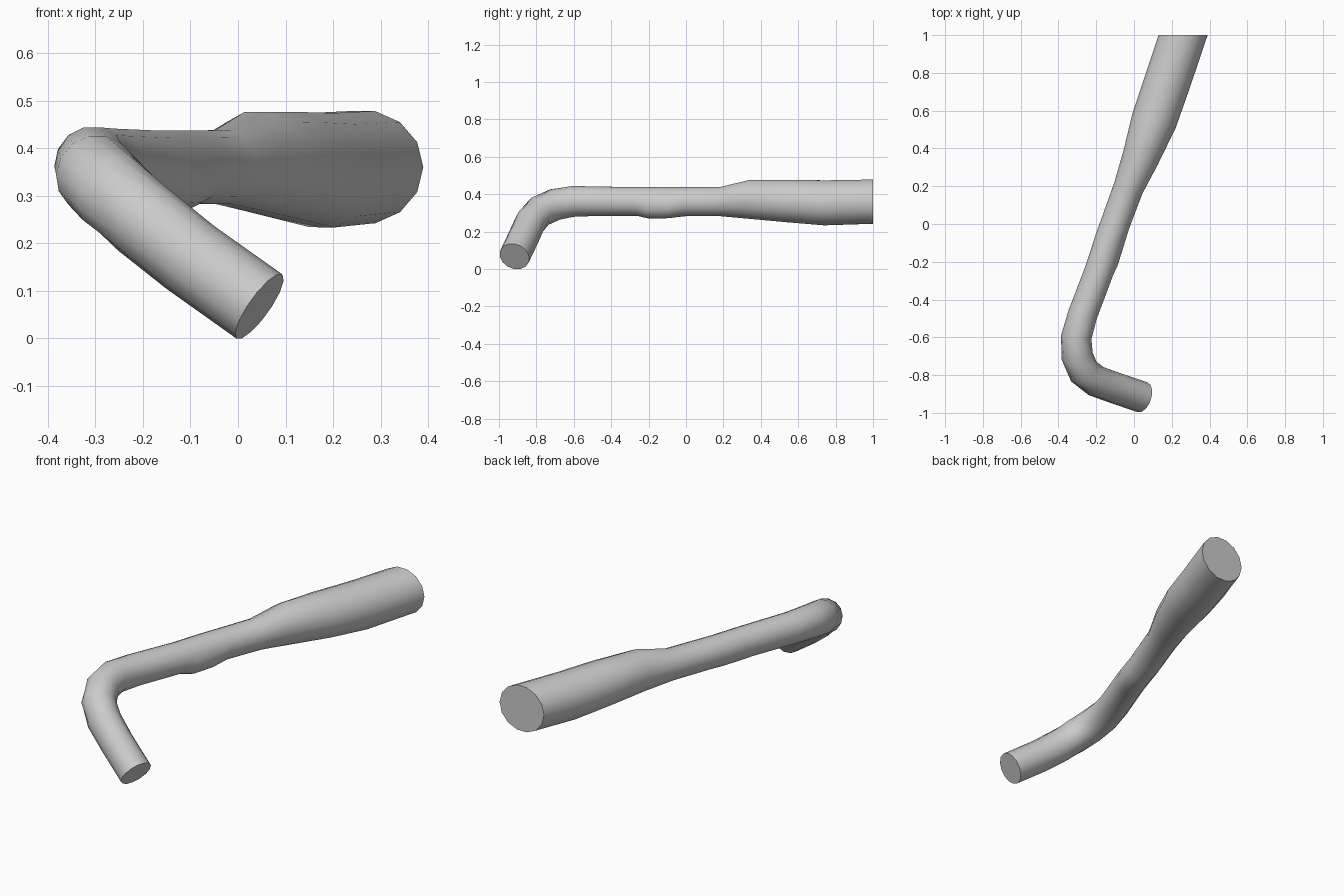
import bpy, bmesh, math
from mathutils import Vector

if "Cube" in bpy.data.objects:
    bpy.data.objects.remove(bpy.data.objects["Cube"])

SIDES = 14
# centre x, y, z, half width, half height, underside sag
SECTIONS = [
    (0.045, -0.917, 0.067, 0.083, 0.083, 0),
    (-0.10, -0.868, 0.17, 0.083, 0.083, 0),
    (-0.20, -0.832, 0.25, 0.084, 0.084, 0),
    (-0.265, -0.782, 0.308, 0.085, 0.086, 0),
    (-0.301, -0.70, 0.345, 0.084, 0.086, 0),
    (-0.306, -0.60, 0.362, 0.081, 0.084, 0),
    (-0.272, -0.48, 0.362, 0.078, 0.081, 0),
    (-0.185, -0.25, 0.36, 0.077, 0.079, 0),
    (-0.165, -0.19, 0.36, 0.077, 0.079, 0.014),
    (-0.13, -0.08, 0.36, 0.077, 0.079, 0.012),
    (-0.10, 0.0, 0.36, 0.078, 0.079, 0),
    (-0.03, 0.19, 0.36, 0.080, 0.080, 0),
    (0.035, 0.35, 0.372, 0.098, 0.107, 0),
    (0.106, 0.55, 0.365, 0.120, 0.114, 0.004),
    (0.175, 0.75, 0.355, 0.122, 0.122, 0.003),
    (0.26, 1.0, 0.36, 0.123, 0.121, 0),
    (0.328, 1.2, 0.36, 0.123, 0.121, 0),
]

# bent handle swept along the section centres
bm = bmesh.new()
centres = [Vector(s[:3]) for s in SECTIONS]
rings = []
for i, (c, s) in enumerate(zip(centres, SECTIONS)):
    before = (c - centres[i - 1]).normalized() if i else Vector()
    after = (centres[i + 1] - c).normalized() if i + 1 < len(centres) else Vector()
    t = (before + after).normalized()
    # horizontal side axis and the axis across it
    side = t.cross(Vector((0, 0, 1))).normalized()
    up = side.cross(t)
    ring = []
    for k in range(SIDES):
        a = math.tau * k / SIDES
        p = c + side * s[3] * math.cos(a) + up * s[4] * math.sin(a)
        # lumpy lower right edge
        sag = s[5] * max(0, math.cos(a + math.pi / 3))
        p += (side - up) * sag
        ring.append(bm.verts.new(p))
    rings.append(ring)
for a, b in zip(rings, rings[1:]):
    for k in range(SIDES):
        n = (k + 1) % SIDES
        bm.faces.new((a[k], a[n], b[n], b[k]))
bm.faces.new(rings[0])

# flat slanted cut at the grip end
geom = bm.verts[:] + bm.edges[:] + bm.faces[:]
bmesh.ops.bisect_plane(bm, geom=geom, plane_co=(0, 1, 0), plane_no=(0, 1, 0),
                       clear_outer=True)
bmesh.ops.holes_fill(bm, edges=[e for e in bm.edges if e.is_boundary], sides=0)
bmesh.ops.recalc_face_normals(bm, faces=bm.faces[:])

mesh = bpy.data.meshes.new("bent_handle")
bm.to_mesh(mesh)
bm.free()
handle = bpy.data.objects.new("bent_handle", mesh)
bpy.context.collection.objects.link(handle)
bpy.context.view_layer.objects.active = handle
handle.select_set(True)
bpy.ops.object.shade_smooth_by_angle(angle=math.radians(40))
